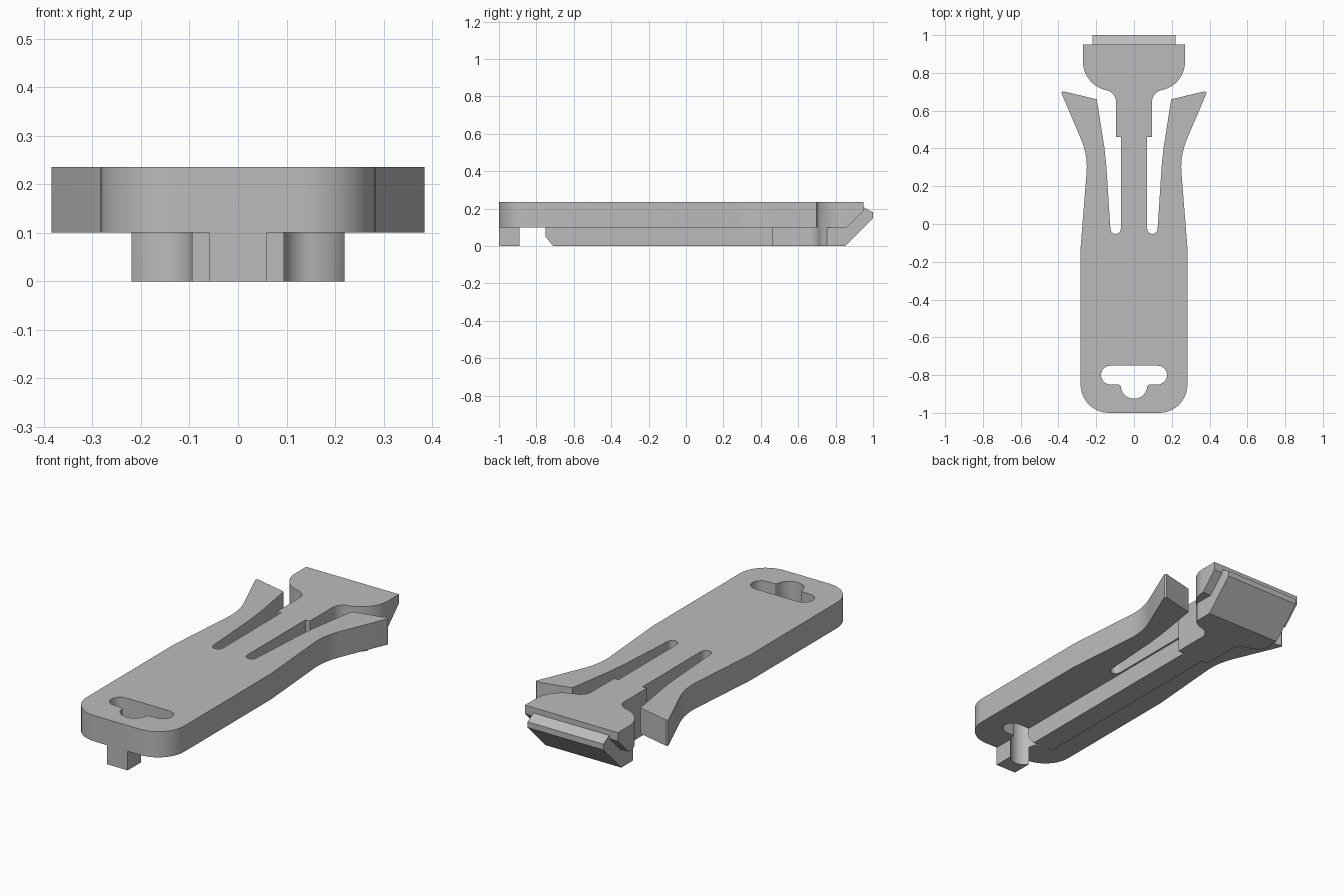
import bpy, bmesh, math
from mathutils import Vector

if "Cube" in bpy.data.objects:
    bpy.data.objects.remove(bpy.data.objects["Cube"])

grey = bpy.data.materials.new("plain grey")
grey.use_nodes = True
colour = (0.5, 0.5, 0.5, 1)
grey.diffuse_color = colour
grey.node_tree.nodes["Principled BSDF"].inputs["Base Color"].default_value = colour


def arc(cx, cy, r, start, end, steps=10):
    angles = [math.radians(start + (end - start) * i / steps) for i in range(steps + 1)]
    return [(cx + r * math.cos(a), cy + r * math.sin(a)) for a in angles]


def prism(name, half, bottom, top, cuts=()):
    """Mirror a half outline across x = 0, extrude it, then slice off (point, normal) planes."""
    outline = half + [(-x, y) for x, y in reversed(half)]
    bm = bmesh.new()
    face = bm.faces.new([bm.verts.new((x, y, bottom)) for x, y in outline])
    up = bmesh.ops.extrude_face_region(bm, geom=[face])["geom"]
    bmesh.ops.translate(bm, vec=(0, 0, top - bottom),
                        verts=[v for v in up if isinstance(v, bmesh.types.BMVert)])
    for point, normal in cuts:
        cut = bmesh.ops.bisect_plane(bm, geom=bm.verts[:] + bm.edges[:] + bm.faces[:],
                                     plane_co=point, plane_no=Vector(normal), clear_outer=True)
        edges = [e for e in cut["geom_cut"] if isinstance(e, bmesh.types.BMEdge)]
        bmesh.ops.holes_fill(bm, edges=edges)
    bmesh.ops.recalc_face_normals(bm, faces=bm.faces[:])
    mesh = bpy.data.meshes.new(name)
    bm.to_mesh(mesh)
    bm.free()
    mesh.materials.append(grey)
    obj = bpy.data.objects.new(name, mesh)
    bpy.context.collection.objects.link(obj)
    return obj


def combine(target, other, operation):
    mod = target.modifiers.new("combine", 'BOOLEAN')
    mod.operation, mod.solver, mod.object = operation, 'EXACT', other
    bpy.context.view_layer.objects.active = target
    bpy.ops.object.modifier_apply(modifier=mod.name)
    bpy.data.objects.remove(other)


# Neck flowing into the wide head, shared by both layers
neck = [(0.095, 0.46)] + arc(0.16, 0.645, 0.065, 180, 102)
head_curve = arc(0.115, 0.86, 0.155, -76, 0, 14)

# Top plate: rounded grip, flared side arms, slots and head
grip = arc(0.133, -0.85, 0.15, -90, 0) + [(0.283, -0.13)]
arm = arc(0.63, 0.30, 0.38, 183, 157) + [(0.381, 0.686), (0.384, 0.697), (0.376, 0.703)]
arm += [(0.197, 0.66), (0.156, 0.4), (0.146, 0.3), (0.125, -0.025)]
slot = arc(0.0975, -0.025, 0.0275, 0, -180)[1:] + [(0.07, 0.46)]
body = prism("clip_body", grip + arm + slot + neck + head_curve + [(0.27, 0.95)], 0.1, 0.235,
             [((0, 0.86, 0.1), (0, 1, -1))])

# Lower spine with the hooked latch under the head
latch_curve = [p for p in head_curve if p[0] < 0.215] + [(0.22, 0.753)]
latch = prism("latch_spine", [(0.06, -0.75), (0.06, 0.46)] + neck + latch_curve + [(0.22, 1.0)],
              0, 0.207,
              [((0, 0.85, 0), (0, 1, -1)),
               ((0, 1.0, 0.18), (0, 0.5, 0.9)),
               ((0, -0.71, 0), (0, -0.05, -0.04))])

# Trim the spine above the plate's underside where it would end inside the grip
foot = prism("end_foot", [(0.06, -1.0), (0.06, -0.88)], 0, 0.12)

# Keyhole opening through the grip and foot
keyhole = prism("keyhole_cutter",
                arc(0, -0.855, 0.07, -86, -4) + [(0.075, -0.852), (0.086, -0.85)]
                + arc(0.125, -0.80, 0.05, -90, 90), -0.1, 0.4)
keyhole.hide_render = True

combine(body, latch, 'UNION')
combine(body, foot, 'UNION')
combine(body, keyhole, 'DIFFERENCE')

bpy.ops.object.select_all(action='DESELECT')
body.select_set(True)
bpy.context.view_layer.objects.active = body
bpy.ops.object.shade_smooth_by_angle(angle=math.radians(25))
